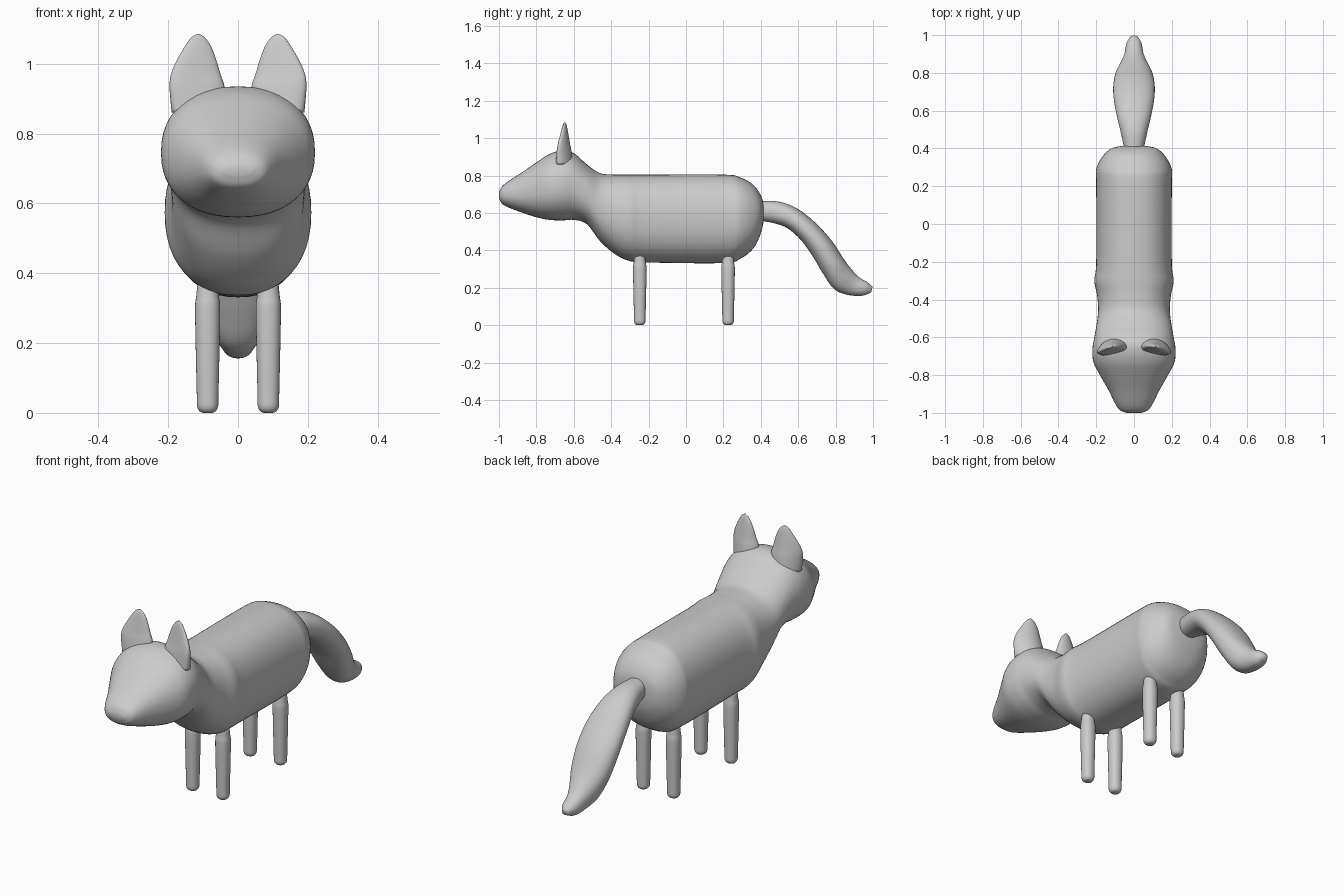
import bpy, bmesh
from math import sin, cos, pi
from mathutils import Vector

if "Cube" in bpy.data.objects:
    bpy.data.objects.remove(bpy.data.objects["Cube"])

grey = bpy.data.materials.new("plain grey")
grey.use_nodes = True
grey.diffuse_color = (0.6, 0.6, 0.6, 1)
grey.node_tree.nodes["Principled BSDF"].inputs["Base Color"].default_value = (0.6, 0.6, 0.6, 1)


def spline(rows, steps):
    """Smoothly interpolate rows of numbers."""
    rows = [Vector(r) for r in rows]
    out = []
    for i in range(len(rows) - 1):
        b, c = rows[i], rows[i + 1]
        a = rows[max(i - 1, 0)]
        d = rows[min(i + 2, len(rows) - 1)]
        for k in range(steps):
            t = k / steps
            out.append(b + (c - a) * (t / 2) + (a * 2 - b * 5 + c * 4 - d) * (t * t / 2)
                       + (b * 3 - a - c * 3 + d) * (t ** 3 / 2))
    return out + [rows[-1]]


def loft(name, rings):
    """Skin a list of closed rings and cap both ends."""
    bm = bmesh.new()
    loops = [[bm.verts.new(p) for p in ring] for ring in rings]
    n = len(loops[0])
    for lo, hi in zip(loops, loops[1:]):
        for i in range(n):
            j = (i + 1) % n
            bm.faces.new((lo[i], lo[j], hi[j], hi[i]))
    bm.faces.new(loops[0])
    bm.faces.new(loops[-1])
    bmesh.ops.recalc_face_normals(bm, faces=bm.faces)
    mesh = bpy.data.meshes.new(name)
    bm.to_mesh(mesh)
    bm.free()
    mesh.materials.append(grey)
    obj = bpy.data.objects.new(name, mesh)
    bpy.context.collection.objects.link(obj)
    mesh.shade_smooth()
    return obj


def oval(centre, side, up, power=2.0, n=48):
    """Superellipse ring around a centre, spanned by two half axes."""
    def bend(v):
        return abs(v) ** (2 / power) * (1 if v > 0 else -1)
    return [centre + side * bend(cos(2 * pi * i / n)) + up * bend(sin(2 * pi * i / n))
            for i in range(n)]


def profile_loft(name, rows, power, steps=5):
    """Rows hold top y, top z, bottom y, bottom z and half width."""
    rings = []
    for ty, tz, by, bz, w in spline(rows, steps):
        top, bottom = Vector((0, ty, tz)), Vector((0, by, bz))
        rings.append(oval((top + bottom) / 2, Vector((w, 0, 0)), (top - bottom) / 2, power))
    return loft(name, rings)


# Head and body in one skin: y, top, bottom, half width
body = [(-1.0, .71, .68, .04), (-.985, .74, .65, .075), (-.95, .77, .63, .1),
        (-.88, .815, .603, .135), (-.8, .87, .577, .18), (-.73, .915, .563, .215),
        (-.66, .935, .56, .22), (-.6, .92, .563, .21), (-.53, .86, .54, .198),
        (-.46, .813, .45, .19), (-.38, .805, .38, .195), (-.3, .805, .343, .21),
        (-.2, .805, .335, .2), (.2, .805, .332, .2), (.29, .79, .355, .2),
        (.36, .75, .41, .165), (.4, .695, .49, .12), (.414, .65, .55, .06)]
profile_loft("head_and_body", [(y, t, y, b, w) for y, t, b, w in body], 2.25)

# Drooping tail
profile_loft("tail", [
    (.39, .665, .39, .56, .05), (.5, .66, .47, .545, .07), (.6, .62, .54, .52, .09),
    (.7, .54, .61, .46, .106), (.78, .45, .67, .38, .11), (.84, .36, .73, .28, .1),
    (.88, .305, .79, .195, .077), (.925, .257, .86, .163, .052),
    (.97, .23, .94, .157, .04), (.997, .205, .99, .175, .018)], 2.2)

# Ears: z, inner x, outer x, half thickness
ear = [(.86, .04, .19, .045), (.93, .038, .196, .036), (.97, .05, .192, .028),
       (1.01, .062, .175, .021), (1.05, .077, .152, .014),
       (1.075, .095, .134, .008), (1.085, .11, .118, .003)]
for label, s in (("left", 1), ("right", -1)):
    rings = []
    for z, a, b, thick in spline(ear, 4):
        ring = oval(Vector((s * (a + b) / 2, -.66, z)), Vector((s * (b - a) / 2, 0, 0)),
                    Vector((0, thick, 0)), 2, 32)
        for p in ring:  # cup the outer edge forward
            p.y += .012 - 2.5 * (p.x - s * .1) ** 2 - .08 * (abs(p.x) - .115)
        rings.append(ring)
    loft(label + "_ear", rings)

# Legs: z, radius
leg = [(0, .012), (.004, .022), (.018, .03), (.05, .031), (.18, .034),
       (.3, .036), (.33, .033), (.37, .029)]
for end, y in (("front", -.247), ("back", .225)):
    for label, s in (("left", 1), ("right", -1)):
        loft(f"{end}_{label}_leg",
             [oval(Vector((s * .087, y, z)), Vector((r, 0, 0)), Vector((0, r, 0)), 2.2, 32)
              for z, r in spline(leg, 3)])
